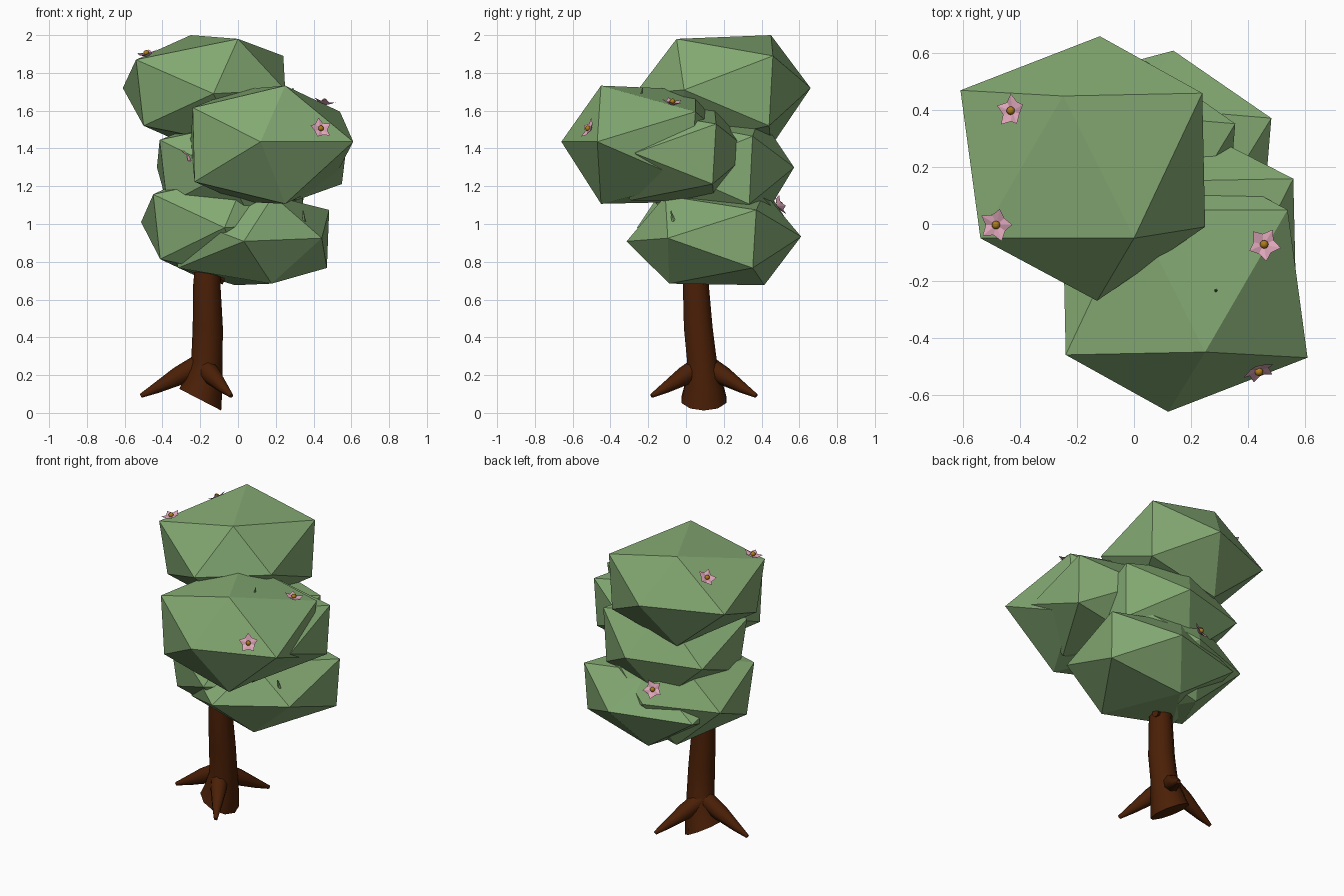
import bpy, bmesh, math
from mathutils import Vector, Matrix
from mathutils.bvhtree import BVHTree

if "Cube" in bpy.data.objects:
    bpy.data.objects.remove(bpy.data.objects["Cube"])


def material(name, rgb):
    m = bpy.data.materials.new(name)
    m.diffuse_color = (*rgb, 1)
    m.use_nodes = True
    m.node_tree.nodes["Principled BSDF"].inputs["Base Color"].default_value = m.diffuse_color
    return m


LEAF = material("leaf_green", (0.23, 0.40, 0.17))
BARK = material("bark_brown", (0.070, 0.014, 0.002))
PETAL = material("petal_pink", (0.75, 0.39, 0.50))
CENTRE = material("flower_gold", (0.42, 0.20, 0.01))

# Uneven twelve-point clump, measured from its centre
CLUMP = ((-.10, .25, .29), (.15, -.25, .27), (.39, .26, .18), (-.39, -.25, .16),
         (-.46, .27, .01), (.03, .46, .01), (.40, -.21, .0), (.02, -.47, -.02),
         (-.35, -.22, -.19), (.38, .24, -.19), (-.10, .25, -.30), (.14, -.23, -.29))


def make_object(name, bm, mats, smooth=False):
    bmesh.ops.recalc_face_normals(bm, faces=bm.faces)
    me = bpy.data.meshes.new(name)
    for f in bm.faces:
        f.smooth = smooth or f.material_index == 1
    bm.to_mesh(me)
    bm.free()
    for m in mats:
        me.materials.append(m)
    ob = bpy.data.objects.new(name, me)
    bpy.context.collection.objects.link(ob)
    return ob


def leaf_clump(name, centre, scale, spin=0):
    """Hull of the clump points, scaled, turned about z and moved."""
    bm = bmesh.new()
    for p in CLUMP:
        bm.verts.new(p)
    bmesh.ops.convex_hull(bm, input=bm.verts[:])
    bm.transform(Matrix.Translation(centre)
                 @ Matrix.Rotation(math.radians(spin), 4, 'Z')
                 @ Matrix.Diagonal((*scale, 1)))
    bmesh.ops.recalc_face_normals(bm, faces=bm.faces)
    tree = BVHTree.FromBMesh(bm)
    make_object(name, bm, [LEAF])
    return tree


def tube(name, rings, sides, mat):
    """Loft of round rings: (centre, radius, ring normal)."""
    bm = bmesh.new()
    loops = []
    for c, r, n in rings:
        q = Vector((0, 0, 1)).rotation_difference(Vector(n))
        loops.append([bm.verts.new(Vector(c) + q @ Vector(
            (r * math.cos(math.tau * i / sides), r * math.sin(math.tau * i / sides), 0)))
            for i in range(sides)])
    for lo, hi in zip(loops, loops[1:]):
        for i in range(sides):
            j = (i + 1) % sides
            bm.faces.new((lo[i], lo[j], hi[j], hi[i]))
    bm.faces.new(loops[0][::-1])
    bm.faces.new(loops[-1])
    ob = make_object(name, bm, [mat], True)
    bpy.context.view_layer.objects.active = ob
    ob.select_set(True)
    bpy.ops.object.shade_smooth_by_angle(angle=math.radians(50))
    ob.select_set(False)


def flower(name, tree, near, turn):
    """Five-petal star with a bead, seated on the nearest leaf face."""
    loc, normal, _, _ = tree.find_nearest(Vector(near))
    bm = bmesh.new()
    ring = []
    for i in range(10):
        a = math.tau * i / 10 + turn
        r, h = (0.060, 0.024) if i % 2 == 0 else (0.038, 0.013)
        ring.append(bm.verts.new((r * math.cos(a), r * math.sin(a), h)))
    top = bm.verts.new((0, 0, 0.010))
    low = bm.verts.new((0, 0, -0.004))
    for i in range(10):
        bm.faces.new((ring[i], ring[(i + 1) % 10], top))
        bm.faces.new((ring[(i + 1) % 10], ring[i], low))
    bead = bmesh.ops.create_icosphere(bm, subdivisions=2, radius=0.015,
                                      matrix=Matrix.Translation((0, 0, 0.018)))
    for f in {f for v in bead["verts"] for f in v.link_faces}:
        f.material_index = 1
    q = Vector((0, 0, 1)).rotation_difference(normal)
    bm.transform(Matrix.Translation(loc) @ q.to_matrix().to_4x4())
    make_object(name, bm, [PETAL, CENTRE])


# Foliage: squashed clumps stacked around the trunk
top = leaf_clump("top_leaves", (-0.15, 0.20, 1.71), (1, 1, 1))
front = leaf_clump("front_leaves", (0.15, -0.20, 1.425), (1, 1, 1.06), 180)
leaf_clump("middle_leaves", (-0.03, 0.15, 1.29), (0.93, 0.93, 0.97), -6)
leaf_clump("side_leaves", (0.17, -0.08, 1.375), (1, 0.92, 0.86))
leaf_clump("lower_leaves", (0.06, 0.155, 0.925), (1.02, 1, 0.83), -6)
back = leaf_clump("back_leaves", (-0.09, 0.145, 1.0), (0.92, 0.86, 0.98))

# Trunk: flared foot cut at a slant, slight lean, running up into the leaves
tilt = (0.45, 0, 0.87)
tube("trunk", [((-0.20, 0.095, 0.07), 0.125, tilt),
               ((-0.185, 0.095, 0.15), 0.105, (0.25, 0, 1)),
               ((-0.165, 0.085, 0.27), 0.083, (0, 0, 1)),
               ((-0.16, 0.065, 0.45), 0.080, (0, 0, 1)),
               ((-0.165, 0.052, 0.68), 0.072, (0, 0, 1)),
               ((-0.15, 0.06, 1.00), 0.060, (0, 0, 1)),
               ((-0.13, 0.10, 1.50), 0.030, (0, 0, 1))], 10, BARK)
tube("branch_stub", [((-0.14, 0.07, 0.74), 0.028, (1, 0.4, -0.3)),
                     ((-0.08, 0.10, 0.70), 0.022, (1, 0.4, -0.3))], 6, BARK)

# Three roots spread evenly around the foot
for k, angle in enumerate((180, 60, -60)):
    d = Vector((math.cos(math.radians(angle)), math.sin(math.radians(angle)), 0))
    foot = Vector((-0.195, 0.095, 0))
    way = d * 0.85 - Vector((0, 0, 0.5))
    tube(f"root_{k + 1}", [(foot + d * s + Vector((0, 0, z)), r, way)
                           for s, z, r in ((0.02, 0.25, 0.055), (0.12, 0.195, 0.050),
                                           (0.24, 0.13, 0.028), (0.32, 0.09, 0.011))], 8, BARK)

# Flowers
for k, (tree, near) in enumerate(((top, (-0.44, 0.40, 1.90)), (top, (-0.48, 0.0, 1.88)),
                                  (front, (0.46, -0.07, 1.66)), (front, (0.42, -0.47, 1.48)),
                                  (back, (-0.10, 0.52, 1.12)), (front, (-0.25, -0.12, 1.36)))):
    flower(f"flower_{k + 1}", tree, near, 0.3 + k)

# Small leaf sprigs poking out of the clumps
for k, (base, tip) in enumerate((((0.35, -0.06, 0.99), (0.345, -0.08, 1.07)),
                                 ((0.28, -0.25, 1.60), (0.29, -0.23, 1.72)))):
    way = Vector(tip) - Vector(base)
    tube(f"sprig_{k + 1}", [(base, 0.014, way), (tip, 0.003, way)], 5, LEAF)
